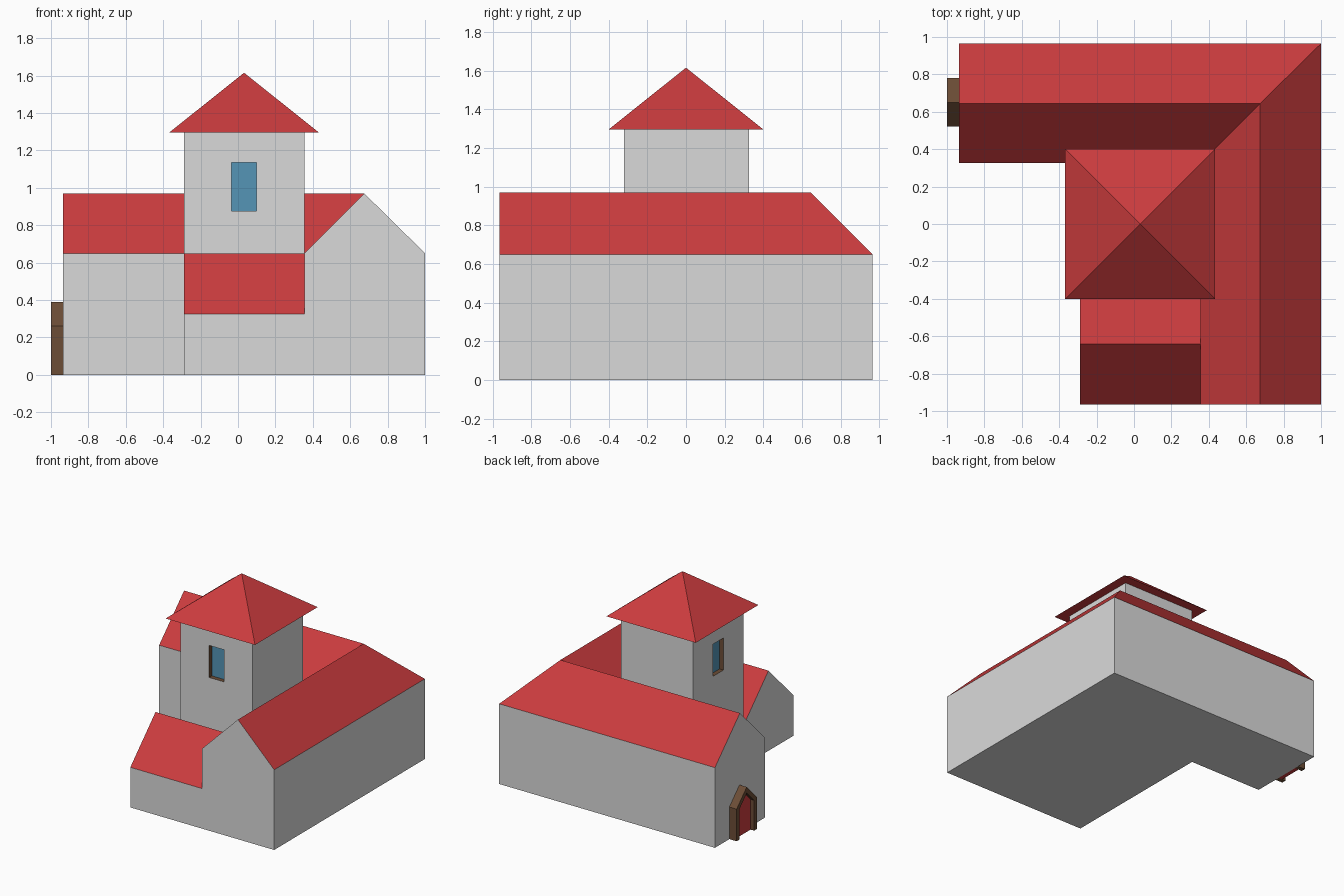
import bpy, bmesh
from mathutils import Vector

if "Cube" in bpy.data.objects:
    bpy.data.objects.remove(bpy.data.objects["Cube"])


def material(name, rgb):
    m = bpy.data.materials.new(name)
    m.diffuse_color = (*rgb, 1)
    m.use_nodes = True
    m.node_tree.nodes["Principled BSDF"].inputs["Base Color"].default_value = m.diffuse_color
    return m


WALL = material("grey plaster", (0.70, 0.70, 0.70))
ROOF = material("red tile", (0.60, 0.045, 0.048))
WOOD = material("brown wood", (0.15, 0.075, 0.037))
GLASS = material("blue glass", (0.09, 0.30, 0.47))


def finish(name, bm, mats):
    bmesh.ops.recalc_face_normals(bm, faces=bm.faces)
    me = bpy.data.meshes.new(name)
    bm.to_mesh(me)
    bm.free()
    for m in mats:
        me.materials.append(m)
    ob = bpy.data.objects.new(name, me)
    bpy.context.collection.objects.link(ob)
    return ob


def tile_slopes(bm):
    """Upward-sloping faces take the roof colour (slot 1)."""
    bmesh.ops.recalc_face_normals(bm, faces=bm.faces)
    for f in bm.faces:
        f.material_index = 1 if f.normal.z > 0.1 else 0


def prism(profile, x0, x1):
    """Extrude a (y, z) profile along x."""
    bm = bmesh.new()
    f = bm.faces.new([bm.verts.new((x0, y, z)) for y, z in profile])
    ext = bmesh.ops.extrude_face_region(bm, geom=[f])["geom"]
    bmesh.ops.translate(bm, vec=(x1 - x0, 0, 0),
                        verts=[v for v in ext if isinstance(v, bmesh.types.BMVert)])
    if not f.is_valid or len(bm.faces) < len(profile) + 2:
        bm.faces.new([v for v in bm.verts if abs(v.co.x - x0) < 1e-6][:len(profile)])
    bmesh.ops.recalc_face_normals(bm, faces=bm.faces)
    return bm


# L-shaped main house: two gabled wings meeting at a hipped corner
X0, X1, XI, XR = -0.935, 1.0, 0.355, 0.675
Y0, Y1, YI, YR = -0.965, 0.965, 0.325, 0.645
EAVE, RIDGE = 0.65, 0.97
bm = bmesh.new()
plan = [(X0, Y1), (X1, Y1), (X1, Y0), (XI, Y0), (XI, YI), (X0, YI)]
low = [bm.verts.new((x, y, 0)) for x, y in plan]
A, B, C, D, E, F = top = [bm.verts.new((x, y, EAVE)) for x, y in plan]
P, Q, R = [bm.verts.new((x, y, RIDGE)) for x, y in ((X0, YR), (XR, YR), (XR, Y0))]
bm.faces.new(low)
for i in range(6):
    j = (i + 1) % 6
    bm.faces.new((low[i], low[j], top[j], top[i]))
for face in ((A, P, F), (C, R, D), (A, B, Q, P), (B, C, R, Q), (R, D, E, Q), (F, P, Q, E)):
    bm.faces.new(face)
tile_slopes(bm)
finish("house_wings", bm, (WALL, ROOF))

# low front room with its own small gable
TX0, TX1, TY0, TY1, TZ = -0.29, 0.355, -0.32, 0.325, 1.295
bm = prism([(Y0, 0), (TY0, 0), (TY0, 0.325), (-0.642, 0.65), (Y0, 0.325)], TX0, TX1)
tile_slopes(bm)
finish("front_room", bm, (WALL, ROOF))

# tower with recessed windows on the front and left
bm = bmesh.new()
bmesh.ops.create_cube(bm, size=1)
for v in bm.verts:
    v.co = Vector((TX1 if v.co.x > 0 else TX0, TY1 if v.co.y > 0 else TY0,
                   TZ if v.co.z > 0 else 0))
cx, cy = (TX0 + TX1) / 2, (TY0 + TY1) / 2
for d in (Vector((0, -1, 0)), Vector((-1, 0, 0))):
    bm.normal_update()
    wall = max(bm.faces, key=lambda f: (round(f.normal.dot(d), 3), f.calc_area()))
    bmesh.ops.inset_individual(bm, faces=[wall], thickness=0.05)
    for v in wall.verts:
        v.co.z = 1.135 if v.co.z > TZ / 2 else 0.875
        if d.y:
            v.co.x = cx + (0.067 if v.co.x > cx else -0.067)
        else:
            v.co.y = cy + (0.067 if v.co.y > cy else -0.067)
    pane = bmesh.ops.extrude_discrete_faces(bm, faces=[wall])["faces"][0]
    for v in pane.verts:
        v.co -= d * 0.035
    pane.material_index = 2
    for e in pane.edges:
        for f in e.link_faces:
            if f is not pane:
                f.material_index = 1
finish("tower", bm, (WALL, WOOD, GLASS))

# pyramid roof of the tower
bm = bmesh.new()
base = [bm.verts.new((cx + 0.401 * sx, 0.401 * sy, TZ))
        for sx, sy in ((-1, -1), (1, -1), (1, 1), (-1, 1))]
tip = bm.verts.new((cx, 0, 1.615))
bm.faces.new(base)
for i in range(4):
    bm.faces.new((base[i], base[(i + 1) % 4], tip))
finish("tower_roof", bm, (ROOF,))

# pointed door: arch frame and recessed panel
def arch(w, shoulder, peak):
    return [(YR + 0.005 + y, z) for y, z in
            ((-w, 0), (-w, shoulder), (0, peak), (w, shoulder), (w, 0))]


outer, inner = arch(0.13, 0.26, 0.39), arch(0.095, 0.245, 0.34)
finish("door_frame", prism(outer + inner[::-1], -1.0, X0), (WOOD,))
finish("door_panel", prism(inner, -0.968, X0), (ROOF,))
